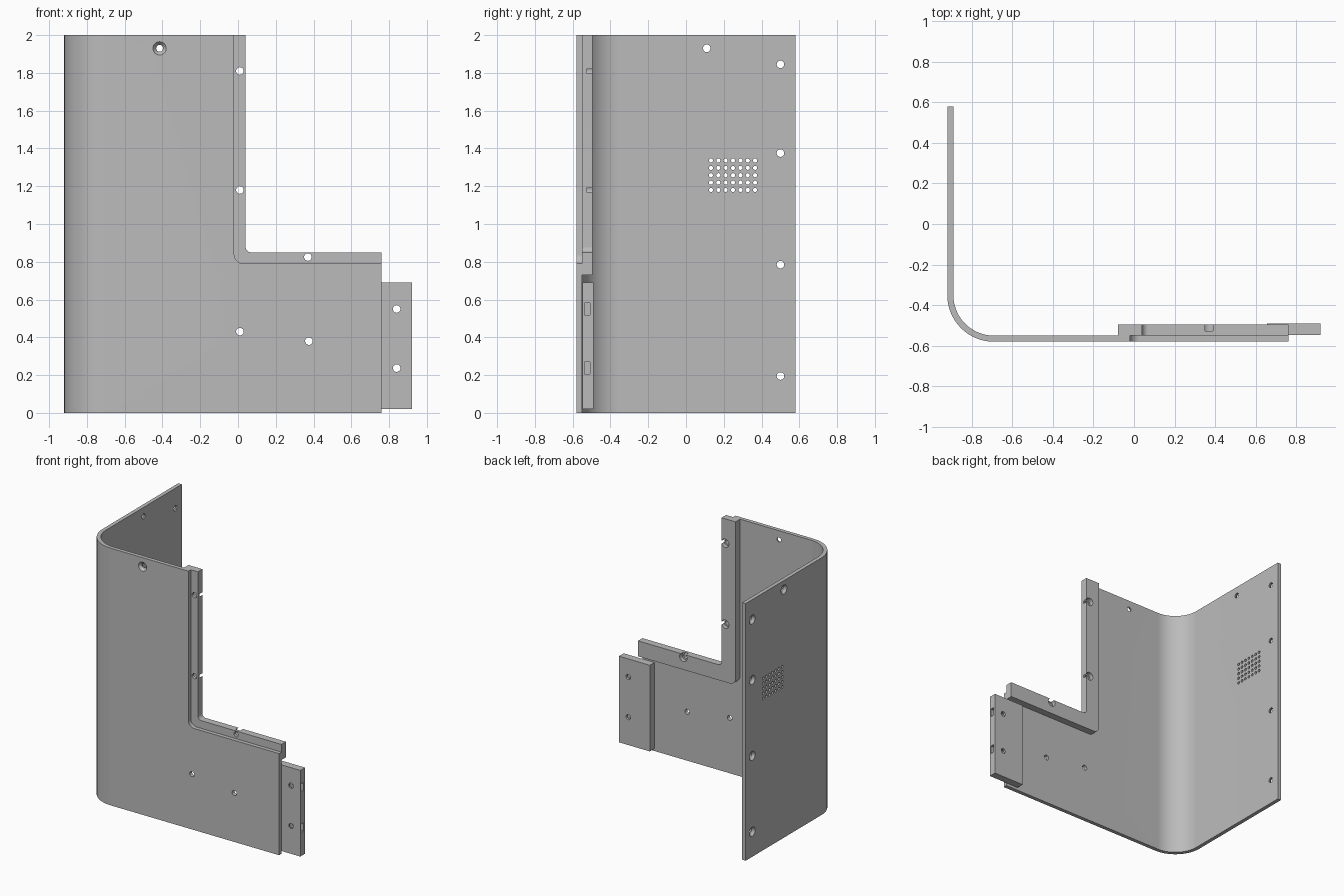
import bpy, bmesh
from math import cos, sin, tan, pi
from mathutils import Vector

cube = bpy.data.objects.get("Cube")
if cube:
    bpy.data.objects.remove(cube, do_unlink=True)

grey = bpy.data.materials.new("plain grey")
grey.use_nodes = True
COLOUR = (0.5, 0.5, 0.5, 1)
grey.diffuse_color = COLOUR
grey.node_tree.nodes["Principled BSDF"].inputs["Base Color"].default_value = COLOUR

# Map in-plane coordinates (a, b) and a depth d along an axis to 3D
PLACE = {
    "X": lambda a, b, d: (d, a, b),
    "Y": lambda a, b, d: (a, d, b),
    "Z": lambda a, b, d: (a, b, d),
}


def circle(a, b, r, n=24):
    return [(a + r * cos(2 * pi * i / n), b + r * sin(2 * pi * i / n)) for i in range(n)]


def rounded(corners, steps=16):
    """Outline whose corners may carry a fillet radius as third value."""
    out = []
    for i, c in enumerate(corners):
        p = Vector(c[:2])
        if len(c) == 2:
            out.append(tuple(p))
            continue
        u = (Vector(corners[i - 1][:2]) - p).normalized()
        v = (Vector(corners[(i + 1) % len(corners)][:2]) - p).normalized()
        half = u.angle(v) / 2
        r = c[2]
        centre = p + (u + v).normalized() * r / sin(half)
        start = p + u * r / tan(half) - centre
        end = p + v * r / tan(half) - centre
        sweep = start.angle(end)
        for k in range(steps + 1):
            t = k / steps
            q = (start * sin((1 - t) * sweep) + end * sin(t * sweep)) / sin(sweep)
            out.append(tuple(centre + q))
    return out


def rect(a0, a1, b0, b1):
    return [(a0, b0), (a1, b0), (a1, b1), (a0, b1)]


def loft(bm, axis, *rings):
    """Closed solid through (outline, depth) rings along an axis."""
    rows = [[bm.verts.new(PLACE[axis](a, b, d)) for a, b in loop] for loop, d in rings]
    faces = [bm.faces.new(rows[0]), bm.faces.new(rows[-1])]
    for low, high in zip(rows, rows[1:]):
        for i in range(len(low)):
            faces.append(bm.faces.new((low[i - 1], low[i], high[i], high[i - 1])))
    bmesh.ops.recalc_face_normals(bm, faces=faces)


def bore(bm, axis, a, b, *steps, n=24):
    """Turned cutter from (radius, depth) steps."""
    loft(bm, axis, *[(circle(a, b, r, n), d) for r, d in steps])


def make(name, bm):
    mesh = bpy.data.meshes.new(name)
    bm.to_mesh(mesh)
    bm.free()
    mesh.materials.append(grey)
    obj = bpy.data.objects.new(name, mesh)
    bpy.context.collection.objects.link(obj)
    return obj


def cut(obj, bm):
    tool = make("cutter", bm)
    tool.hide_render = True
    mod = obj.modifiers.new("cut", "BOOLEAN")
    mod.operation = "DIFFERENCE"
    mod.solver = "EXACT"
    mod.object = tool
    bpy.ops.object.select_all(action="DESELECT")
    obj.select_set(True)
    bpy.context.view_layer.objects.active = obj
    bpy.ops.object.modifier_apply(modifier=mod.name)
    bpy.data.objects.remove(tool, do_unlink=True)
    bpy.ops.object.shade_smooth_by_angle()


FRONT, INNER, BACK = -0.58, -0.55, -0.495   # panel front, panel back, strip back
SIDE, SIDE_IN, END = -0.92, -0.89, 0.76     # side wall faces, panel free end
HOLE = 0.02

# Bent sheet: side wall, round bend and front panel
bm = bmesh.new()
loft(bm, "Z", *[(rounded([(SIDE, 0.58), (SIDE, FRONT, 0.23), (END, FRONT), (END, INNER),
                          (SIDE_IN, INNER, 0.20), (SIDE_IN, 0.58)], 24), z) for z in (0, 2)])
cover = make("bent_cover", bm)

# Upper notch of the panel
bm = bmesh.new()
notch = rounded([(-0.02, 2.1), (-0.02, 0.79, 0.05), (0.9, 0.79), (0.9, 2.1)])
loft(bm, "Y", (notch, FRONT - 0.1), (notch, INNER + 0.1))
cut(cover, bm)

# Panel holes, countersunk wall holes and vent grid
bm = bmesh.new()
bore(bm, "Y", -0.415, 1.93, (0.037, FRONT - 0.002), (0.018, FRONT + 0.02), (0.018, INNER + 0.02))
for x, z in ((0.01, 0.43), (0.375, 0.38)):
    bore(bm, "Y", x, z, (HOLE, FRONT - 0.02), (HOLE, INNER + 0.02))
for y, z in ((0.11, 1.93), (0.5, 1.845), (0.5, 1.375), (0.5, 0.785), (0.5, 0.195)):
    bore(bm, "X", y, z, (0.037, SIDE - 0.002), (HOLE, SIDE + 0.02), (HOLE, SIDE_IN + 0.02))
for col in range(7):
    for row in range(5):
        bore(bm, "X", 0.132 + 0.039 * col, 1.18 + 0.039 * row,
             (0.011, SIDE - 0.02), (0.011, SIDE_IN + 0.02), n=14)
cut(cover, bm)

# Backing strip that steps out around the notch
bm = bmesh.new()
ell = rounded([(-0.08, 2), (0.04, 2), (0.04, 0.85, 0.03), (END, 0.85),
               (END, 0.73), (-0.08, 0.73, 0.05)])
loft(bm, "Y", (ell, INNER), (ell, BACK))
strip = make("backing_strip", bm)
bm = bmesh.new()
for x, z in ((0.01, 1.81), (0.01, 1.18), (0.37, 0.825)):
    bore(bm, "Y", x, z, (HOLE, INNER - 0.02), (HOLE, -0.528), (0.032, -0.528), (0.032, BACK + 0.02))
cut(strip, bm)

# Joining tab with screw holes crossing side slots
bm = bmesh.new()
plate = rect(0.655, 0.92, 0.02, 0.69)
loft(bm, "Y", (plate, INNER + 0.002), (plate, -0.49))
tab = make("joining_tab", bm)
for z in (0.55, 0.237):
    bm = bmesh.new()
    slot = rect(-0.538, -0.508, z - 0.032, z + 0.032)
    loft(bm, "X", (slot, 0.805), (slot, 0.95))
    cut(tab, bm)
    bm = bmesh.new()
    bore(bm, "Y", 0.84, z, (HOLE, INNER - 0.02), (HOLE, BACK + 0.03))
    cut(tab, bm)
